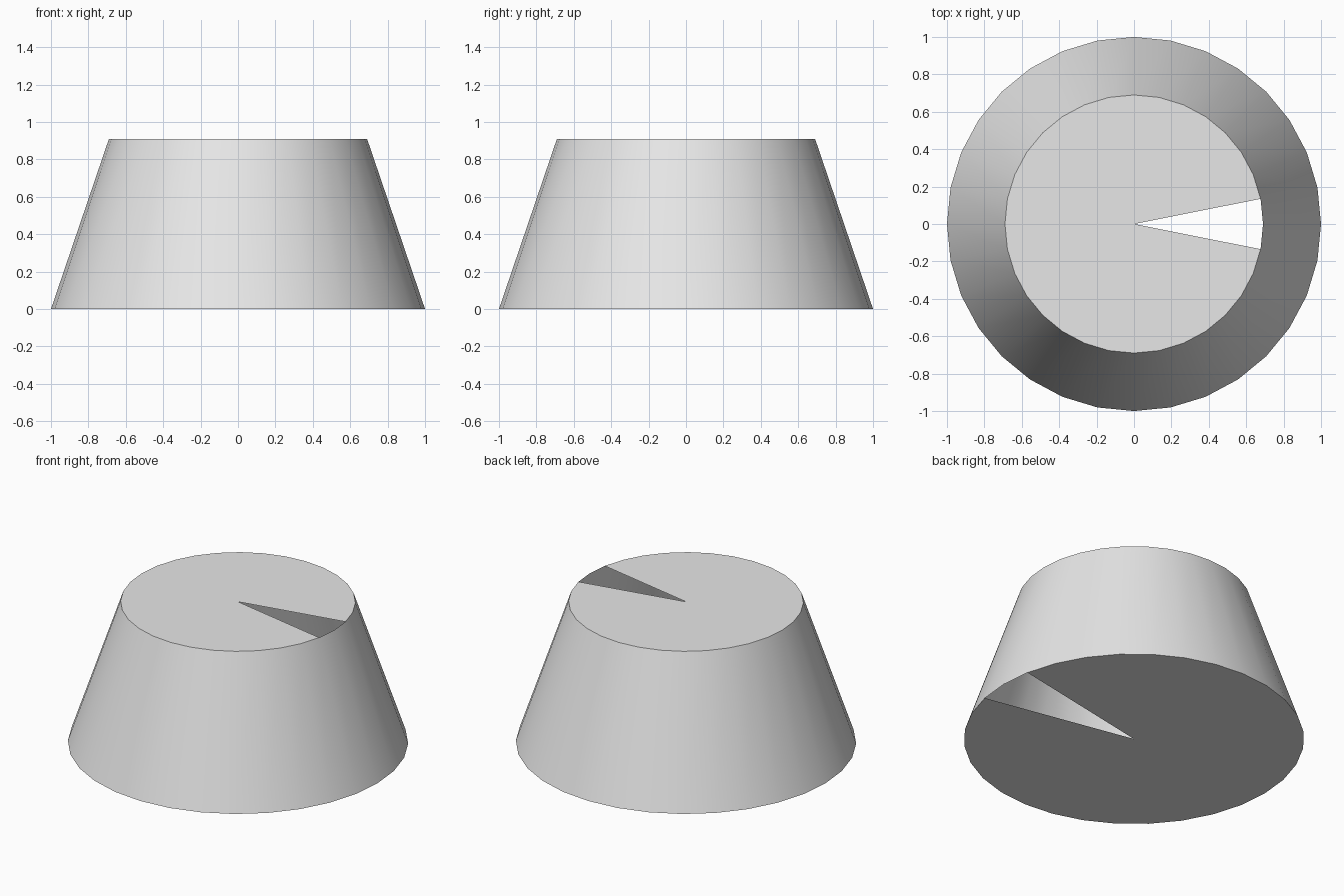
import bpy, bmesh, math

SIDES = 32
HEIGHT = 0.91
BASE_RADIUS, TOP_RADIUS = 1.0, 0.69

old = bpy.data.objects.get("Cube")
if old:
    bpy.data.objects.remove(old, do_unlink=True)

# Plain grey material
grey = bpy.data.materials.new("light grey")
grey.use_nodes = True
grey.diffuse_color = (0.8, 0.8, 0.8, 1)
grey.node_tree.nodes["Principled BSDF"].inputs["Base Color"].default_value = (0.8, 0.8, 0.8, 1)


def ring(bm, radius, z):
    step = math.tau / SIDES
    return [bm.verts.new((radius * math.cos(i * step), radius * math.sin(i * step), z))
            for i in range(SIDES)]


# Hollow tapered wall
bm = bmesh.new()
base = ring(bm, BASE_RADIUS, 0)
top = ring(bm, TOP_RADIUS, HEIGHT)
for i in range(SIDES):
    j = (i + 1) % SIDES
    bm.faces.new((base[i], base[j], top[j], top[i])).smooth = True

# End caps as triangle fans, leaving out the two wedges around +x
base_centre = bm.verts.new((0, 0, 0))
top_centre = bm.verts.new((0, 0, HEIGHT))
for i in range(1, SIDES - 1):
    bm.faces.new((top_centre, top[i], top[i + 1]))
    bm.faces.new((base_centre, base[i + 1], base[i]))

mesh = bpy.data.meshes.new("tapered_drum")
bm.to_mesh(mesh)
bm.free()
mesh.materials.append(grey)
drum = bpy.data.objects.new("tapered_drum", mesh)
bpy.context.collection.objects.link(drum)

# Smooth wall with crisp rims
bpy.ops.object.select_all(action='DESELECT')
drum.select_set(True)
bpy.context.view_layer.objects.active = drum
bpy.ops.object.shade_smooth_by_angle(angle=math.radians(30))
